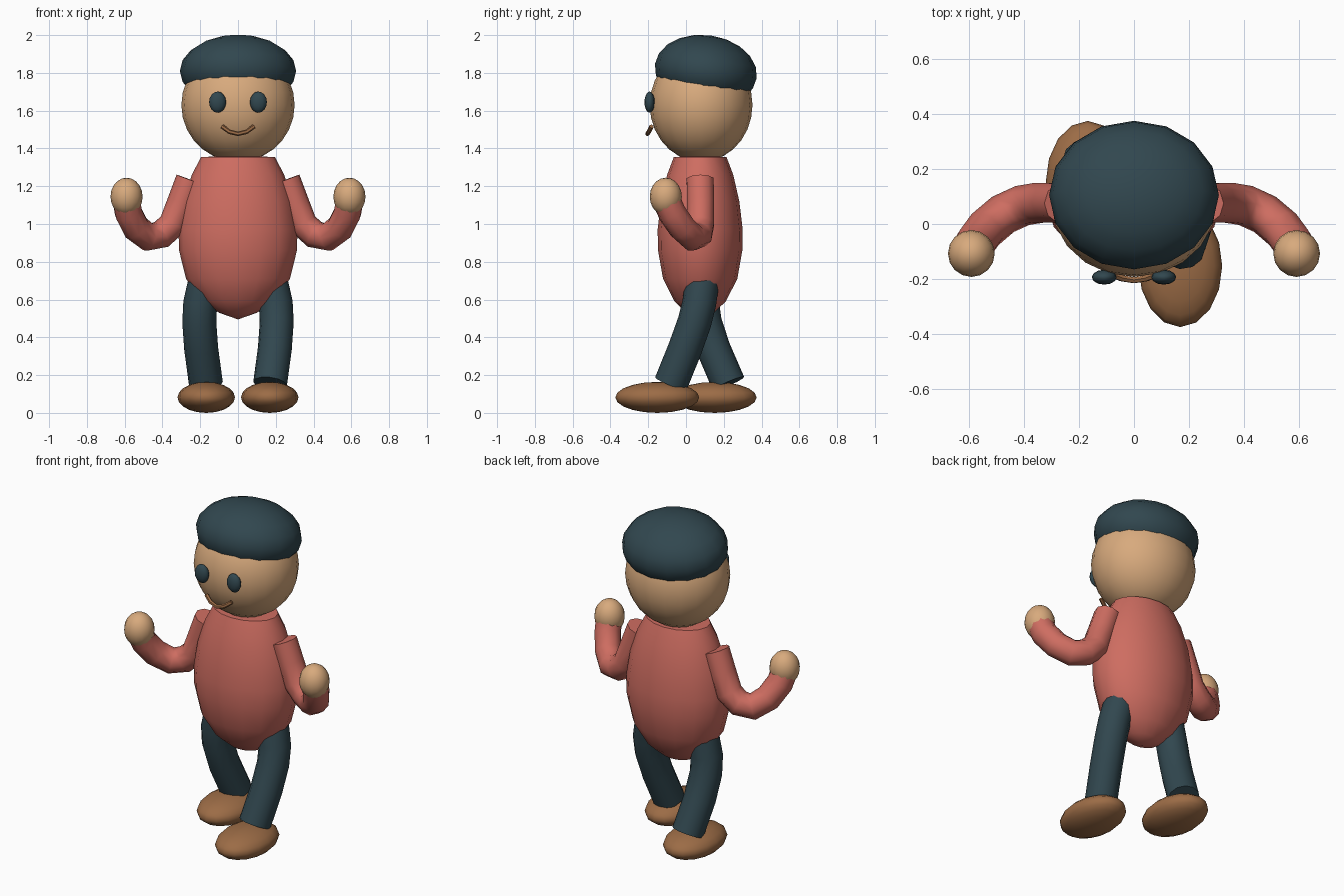
import bpy, bmesh, math
from mathutils import Vector, Matrix

if "Cube" in bpy.data.objects:
    bpy.data.objects.remove(bpy.data.objects["Cube"])


def material(name, r, g, b):
    m = bpy.data.materials.new(name)
    lin = [((c / 255 + 0.055) / 1.055) ** 2.4 for c in (r, g, b)]
    m.diffuse_color = (*lin, 1)
    m.use_nodes = True
    m.node_tree.nodes["Principled BSDF"].inputs["Base Color"].default_value = m.diffuse_color
    return m


skin = material("skin", 216, 170, 125)
red = material("shirt_red", 206, 109, 97)
dark = material("dark_teal", 49, 71, 79)
brown = material("shoe_brown", 156, 108, 70)


def finish(bm, name, mat, angle=50):
    bmesh.ops.recalc_face_normals(bm, faces=bm.faces)
    me = bpy.data.meshes.new(name)
    bm.to_mesh(me)
    bm.free()
    me.materials.append(mat)
    ob = bpy.data.objects.new(name, me)
    bpy.context.collection.objects.link(ob)
    bpy.ops.object.select_all(action='DESELECT')
    ob.select_set(True)
    bpy.context.view_layer.objects.active = ob
    bpy.ops.object.shade_smooth_by_angle(angle=math.radians(angle))
    return ob


def ellipsoid(name, center, radii, mat, tilt=0, seg=16, rings=10):
    bm = bmesh.new()
    bmesh.ops.create_uvsphere(bm, u_segments=seg, v_segments=rings, radius=1)
    bm.transform(Matrix.Translation(center) @ Matrix.Rotation(math.radians(tilt), 4, 'X')
                 @ Matrix.Diagonal((*radii, 1)))
    return finish(bm, name, mat)


def tube(name, path, radius, mat, sides=10):
    pts = [Vector(p) for p in path]
    bm = bmesh.new()
    rings = []
    prev = side = None
    for i, p in enumerate(pts):
        t = (pts[min(i + 1, len(pts) - 1)] - pts[max(i - 1, 0)]).normalized()
        if prev is None:
            side = t.cross(Vector((0, 1, 0))).normalized()
        else:
            side = prev.rotation_difference(t) @ side
        prev = t
        other = t.cross(side)
        ring = []
        for k in range(sides):
            a = 2 * math.pi * k / sides
            ring.append(bm.verts.new(p + radius * (math.cos(a) * side + math.sin(a) * other)))
        rings.append(ring)
    for a, b in zip(rings, rings[1:]):
        for k in range(sides):
            n = (k + 1) % sides
            bm.faces.new((a[k], a[n], b[n], b[k]))
    bm.faces.new(rings[0])
    bm.faces.new(rings[-1])
    return finish(bm, name, mat)


def lathe(name, profile, center, y_scale, mat, sides=16):
    bm = bmesh.new()
    verts = [bm.verts.new((r, 0, z)) for r, z in profile]
    edges = [bm.edges.new(e) for e in zip(verts, verts[1:])]
    bmesh.ops.spin(bm, geom=verts + edges, cent=(0, 0, 0), axis=(0, 0, 1),
                   angle=2 * math.pi, steps=sides, use_duplicate=False)
    bmesh.ops.remove_doubles(bm, verts=bm.verts, dist=0.0005)
    bm.transform(Matrix.Translation(center) @ Matrix.Diagonal((1, y_scale, 1, 1)))
    return finish(bm, name, mat)


# Torso: egg shape with a flattened neck end
lathe("torso", [(0, 1.36), (0.195, 1.355), (0.245, 1.26), (0.29, 1.12), (0.315, 0.97),
                (0.312, 0.86), (0.275, 0.71), (0.19, 0.59), (0.10, 0.53), (0, 0.495)],
      (0, 0.075, 0), 0.715, red)

# Head and cap
ellipsoid("head", (0, 0.08, 1.63), (0.30, 0.272, 0.30), skin, seg=20, rings=14)
ellipsoid("cap", (0, 0.105, 1.81), (0.308, 0.272, 0.19), dark, tilt=-8)

# Mouth: thin curved tube
tube("mouth", [(-0.085, -0.182, 1.517), (-0.045, -0.197, 1.488), (0, -0.204, 1.477),
               (0.045, -0.197, 1.488), (0.085, -0.182, 1.517)], 0.012, brown, sides=6)

for s, label in ((-1, "left"), (1, "right")):
    ellipsoid(f"eye_{label}", (s * 0.108, -0.193, 1.645), (0.045, 0.027, 0.056), dark, seg=12, rings=8)

    # Bent arm and round hand
    arm = [(0.255, 0.075, 1.235), (0.30, 0.077, 1.115), (0.345, 0.077, 1.0), (0.405, 0.067, 0.945),
           (0.475, 0.035, 0.93), (0.54, -0.02, 0.98), (0.58, -0.075, 1.06), (0.59, -0.10, 1.12)]
    tube(f"arm_{label}", [(s * x, y, z) for x, y, z in arm], 0.075, red)
    ellipsoid(f"hand_{label}", (s * 0.59, -0.107, 1.145), (0.085, 0.085, 0.10), skin)

    # Striding leg: one swings forward, the other back
    ys = (0.085, 0.07, 0.045, -0.005, -0.08) if s > 0 else (0.085, 0.085, 0.10, 0.145, 0.225)
    leg = zip((0.175, 0.20, 0.205, 0.195, 0.17), ys, (0.69, 0.58, 0.48, 0.34, 0.155))
    tube(f"leg_{label}", [(s * x, y, z) for x, y, z in leg], 0.09, dark, sides=12)
    ellipsoid(f"shoe_{label}", (s * 0.168, -0.152 * s, 0.082), (0.152, 0.222, 0.076 + 0.006), brown)
